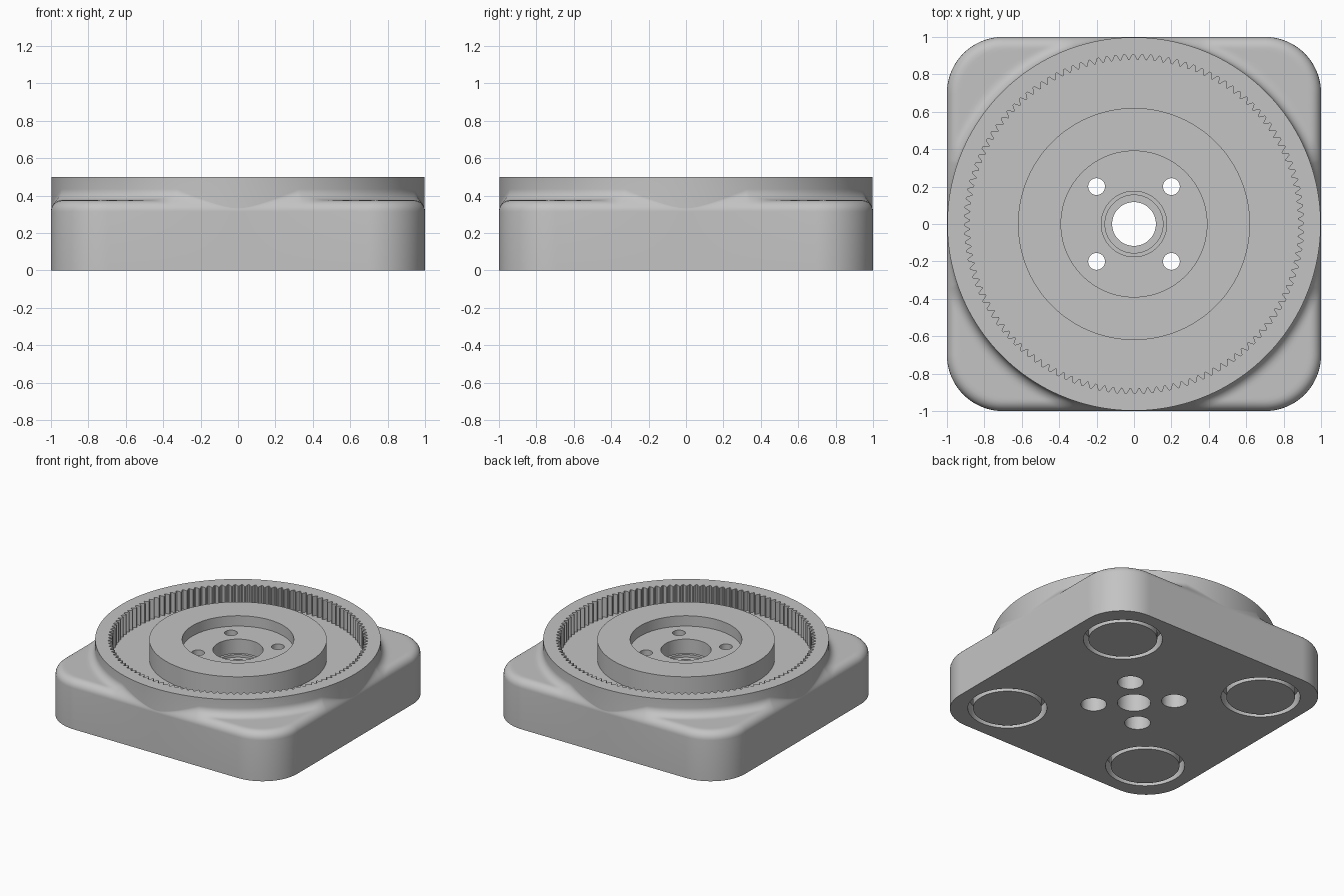
import bpy, bmesh, math

if "Cube" in bpy.data.objects:
    bpy.data.objects.remove(bpy.data.objects["Cube"])

TEETH, N = 120, 720            # six profile points per gear tooth
CORNER, TOP = 0.30, 0.375      # plan corner radius, height of the square base
EDGE, COVE = 0.06, 0.06        # rounded top edge, cove against the round housing
DRUM = 0.998                   # housing radius

metal = bpy.data.materials.new("grey_metal")
metal.diffuse_color = (0.55, 0.55, 0.55, 1)
metal.use_nodes = True
metal.node_tree.nodes["Principled BSDF"].inputs["Base Color"].default_value = metal.diffuse_color


def loft(bm, rings, closed):
    """Skin a list of equal-length rings; closed joins last to first, else caps."""
    rows = [[bm.verts.new(p) for p in ring] for ring in rings]
    n = len(rows[0])
    pairs = list(zip(rows, rows[1:]))
    if closed:
        pairs.append((rows[-1], rows[0]))
    else:
        bm.faces.new(rows[0][::-1])
        bm.faces.new(rows[-1])
    for a, b in pairs:
        for i in range(n):
            j = (i + 1) % n
            bm.faces.new((a[i], a[j], b[j], b[i]))


def circle(r, z, n, cx=0, cy=0):
    return [(cx + r * math.cos(2 * math.pi * i / n),
             cy + r * math.sin(2 * math.pi * i / n), z) for i in range(n)]


def finish(bm, name):
    bmesh.ops.recalc_face_normals(bm, faces=bm.faces)
    me = bpy.data.meshes.new(name)
    bm.to_mesh(me)
    bm.free()
    me.materials.append(metal)
    ob = bpy.data.objects.new(name, me)
    bpy.context.collection.objects.link(ob)
    return ob


def inside(x, y):
    """Distance inward from the rounded square outline."""
    qx, qy = abs(x) - 1 + CORNER, abs(y) - 1 + CORNER
    return CORNER - math.hypot(max(qx, 0), max(qy, 0)) - min(max(qx, qy), 0)


def outline(a):
    """Radius of the rounded square at angle a."""
    lo, hi = 0.9, 1.5
    for _ in range(40):
        mid = (lo + hi) / 2
        if inside(mid * math.cos(a), mid * math.sin(a)) > 0:
            lo = mid
        else:
            hi = mid
    return lo


angles = [2 * math.pi * i / N for i in range(N)]
reach = [outline(a) for a in angles]


def shoulder(t):
    """Ring of the corner tops: t = 1 on the outline, t = 0 on the housing."""
    ring = []
    for a, R in zip(angles, reach):
        w = R - DRUM
        s = w * t
        x, y = (DRUM + s) * math.cos(a), (DRUM + s) * math.sin(a)
        d = min(max(inside(x, y), 0), EDGE)
        z = TOP - EDGE + math.sqrt(EDGE ** 2 - (EDGE - d) ** 2)
        c = min(COVE, w)
        if s < c:
            z += c - math.sqrt(max(c * c - (c - s) ** 2, 0))
        ring.append((x, y, z))
    return ring


# Body: square base, coved corners and round housing
K = 18
rings = [[(R * math.cos(a), R * math.sin(a), 0) for a, R in zip(angles, reach)]]
rings += [shoulder((1 + math.cos(math.pi * k / K)) / 2) for k in range(K + 1)]
rings.append(circle(DRUM, 0.5, N))

# Internal ring gear
tooth = (0.907, 0.907, 0.893, 0.878, 0.878, 0.893)
for z in (0.5, 0.35):
    rings.append([(tooth[i % 6] * math.cos(a), tooth[i % 6] * math.sin(a), z)
                  for i, a in enumerate(angles)])

# Hub, pocket and stepped centre bore
for r, z in ((0.62, 0.35), (0.62, 0.5), (0.39, 0.5), (0.39, 0.42), (0.175, 0.42),
             (0.175, 0.31), (0.155, 0.31), (0.155, 0.29), (0.117, 0.29), (0.117, 0)):
    rings.append(circle(r, z, N))
bm = bmesh.new()
loft(bm, rings, True)
body = finish(bm, "gear_housing")

# Cutters: counterbored screw holes and round foot grooves underneath
bm = bmesh.new()
for sx in (-1, 1):
    for sy in (-1, 1):
        x, y = 0.2 * sx, 0.2 * sy
        loft(bm, [circle(r, z, 48, x, y) for r, z in
                  ((0.09, -0.1), (0.09, 0.27), (0.045, 0.27), (0.045, 0.7))], False)
        x, y = 0.628 * sx, 0.628 * sy
        loft(bm, [circle(r, z, 96, x, y) for r, z in
                  ((0.276, -0.1), (0.276, 0.1), (0.24, 0.1), (0.24, -0.1))], True)
cutter = finish(bm, "hole_cutter")
cutter.hide_render = True

mod = body.modifiers.new("holes", 'BOOLEAN')
mod.operation, mod.solver, mod.object = 'DIFFERENCE', 'EXACT', cutter
bpy.context.view_layer.objects.active = body
body.select_set(True)
cutter.select_set(False)
bpy.ops.object.modifier_apply(modifier=mod.name)
bpy.data.objects.remove(cutter)
bpy.ops.object.shade_smooth_by_angle(angle=math.radians(30))
